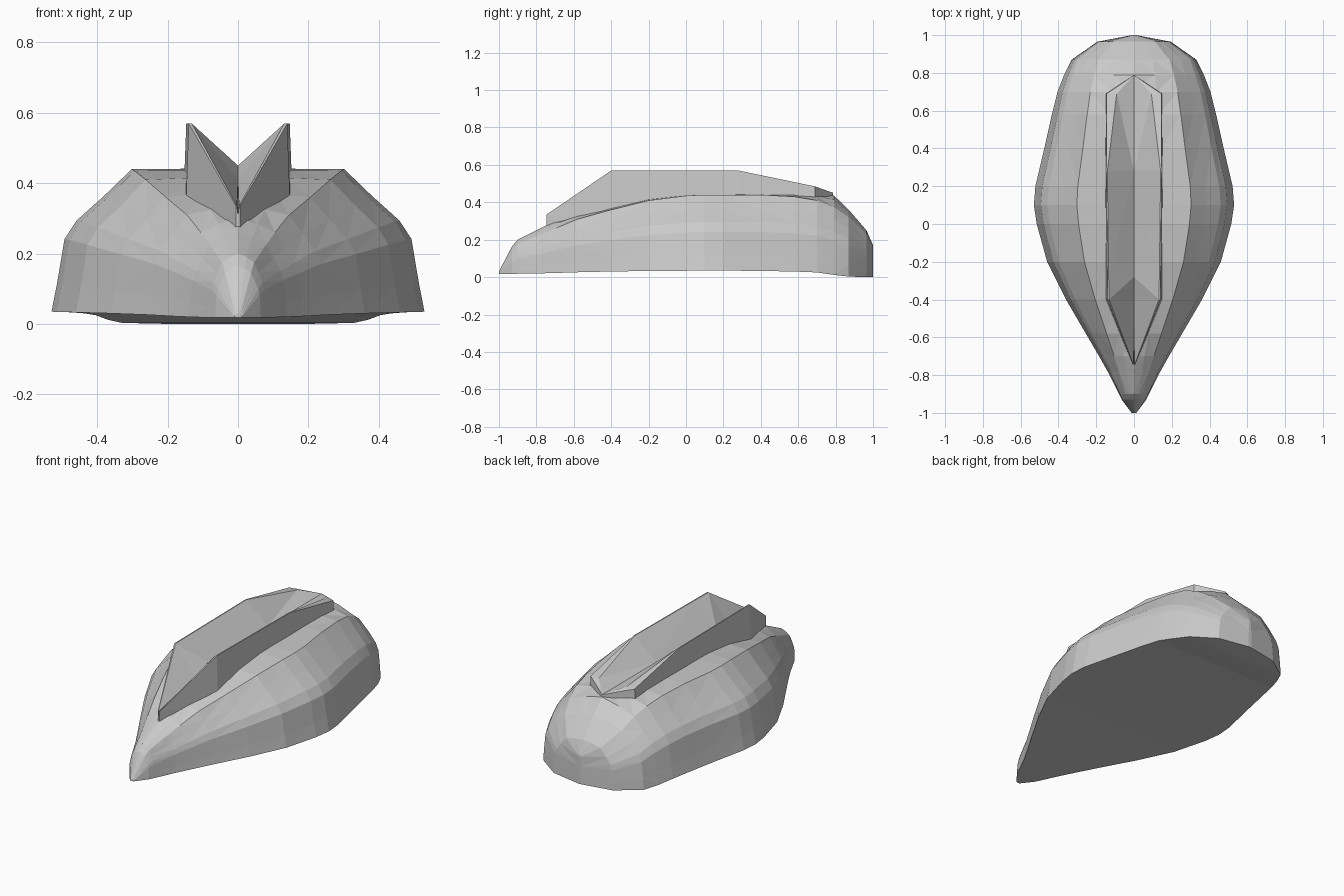
import bpy, bmesh


def loft(name, sections):
    """Skin closed cross-sections (equal point counts) and cap both ends."""
    bm = bmesh.new()
    rings = [[bm.verts.new(p) for p in sec] for sec in sections]
    n = len(rings[0])
    for a, b in zip(rings, rings[1:]):
        for i in range(n):
            j = (i + 1) % n
            bm.faces.new((a[i], a[j], b[j], b[i]))
    bm.faces.new(rings[0])
    bm.faces.new(rings[-1])
    bmesh.ops.remove_doubles(bm, verts=bm.verts, dist=0.0005)
    bmesh.ops.triangulate(bm, faces=[f for f in bm.faces if len(f.verts) > 3])
    bmesh.ops.recalc_face_normals(bm, faces=bm.faces)
    mesh = bpy.data.meshes.new(name)
    bm.to_mesh(mesh)
    bm.free()
    obj = bpy.data.objects.new(name, mesh)
    bpy.context.collection.objects.link(obj)
    return obj


def mirrored(y, half):
    """Half section from right edge to centre line -> full closed section."""
    pts = [(x, y, z) for x, z in half]
    return pts + [(-x, y, z) for x, z in reversed(half) if x > 1e-6]


# Rounded shell body: y, half width, shoulder z, centre z, edge z, boxiness
stations = [
    (-1.00, 0.012, 0.025, 0.03, 0.018, 0),
    (-0.93, 0.065, 0.145, 0.165, 0.018, 0.5),
    (-0.90, 0.080, 0.175, 0.20, 0.018, 0.3),
    (-0.78, 0.140, 0.225, 0.26, 0.020, 0),
    (-0.70, 0.185, 0.26, 0.30, 0.022, 0),
    (-0.58, 0.255, 0.31, 0.335, 0.026, 0),
    (-0.40, 0.360, 0.36, 0.378, 0.030, 0),
    (-0.20, 0.460, 0.41, 0.418, 0.033, 0),
    (0.00, 0.515, 0.435, 0.437, 0.034, 0),
    (0.10, 0.530, 0.44, 0.44, 0.035, 0),
    (0.20, 0.522, 0.44, 0.44, 0.035, 0),
    (0.40, 0.475, 0.44, 0.442, 0.033, 0),
    (0.58, 0.435, 0.43, 0.446, 0.030, 0),
    (0.70, 0.405, 0.41, 0.45, 0.025, 0.1),
    (0.79, 0.370, 0.375, 0.437, 0.012, 0.3),
    (0.87, 0.330, 0.32, 0.36, 0.003, 0.8),
    (0.965, 0.195, 0.23, 0.25, 0.0, 0.9),
    (1.00, 0.010, 0.165, 0.17, 0.0, 0.9),
]
across = [1.0, 0.97, 0.93, 0.865, 0.72, 0.57]
up = [0.0, 0.2, 0.51, 0.64, 0.81, 1.0]
body = []
for y, w, s, c, b, k in stations:
    half = [(w * (u + (1 - u) * k * (1 - v)), b + (s - b) * v)
            for u, v in zip(across, up)]
    half += [(w * 0.3, 0.4 * s + 0.6 * c), (0.0, c)]
    body.append(mirrored(y, half))
loft("shell_body", body)

# Twin-finned crest with V trough: y, outer x, inner x, rim z, floor z
crest_stations = [
    (-0.745, 0.006, 0.003, 0.335, 0.308),
    (-0.40, 0.140, 0.132, 0.57, 0.412),
    (-0.28, 0.141, 0.134, 0.57, 0.45),
    (0.28, 0.147, 0.141, 0.57, 0.45),
    (0.69, 0.145, 0.092, 0.485, 0.45),
    (0.785, 0.004, 0.002, 0.451, 0.45),
]
crest = []
for y, outer, inner, rim, floor in crest_stations:
    base = 0.25 if y < -0.7 else 0.29
    half = [(outer * 1.07, base), (outer, rim), (inner, rim), (0.0, floor)]
    crest.append(mirrored(y, half))
loft("grooved_crest", crest)
